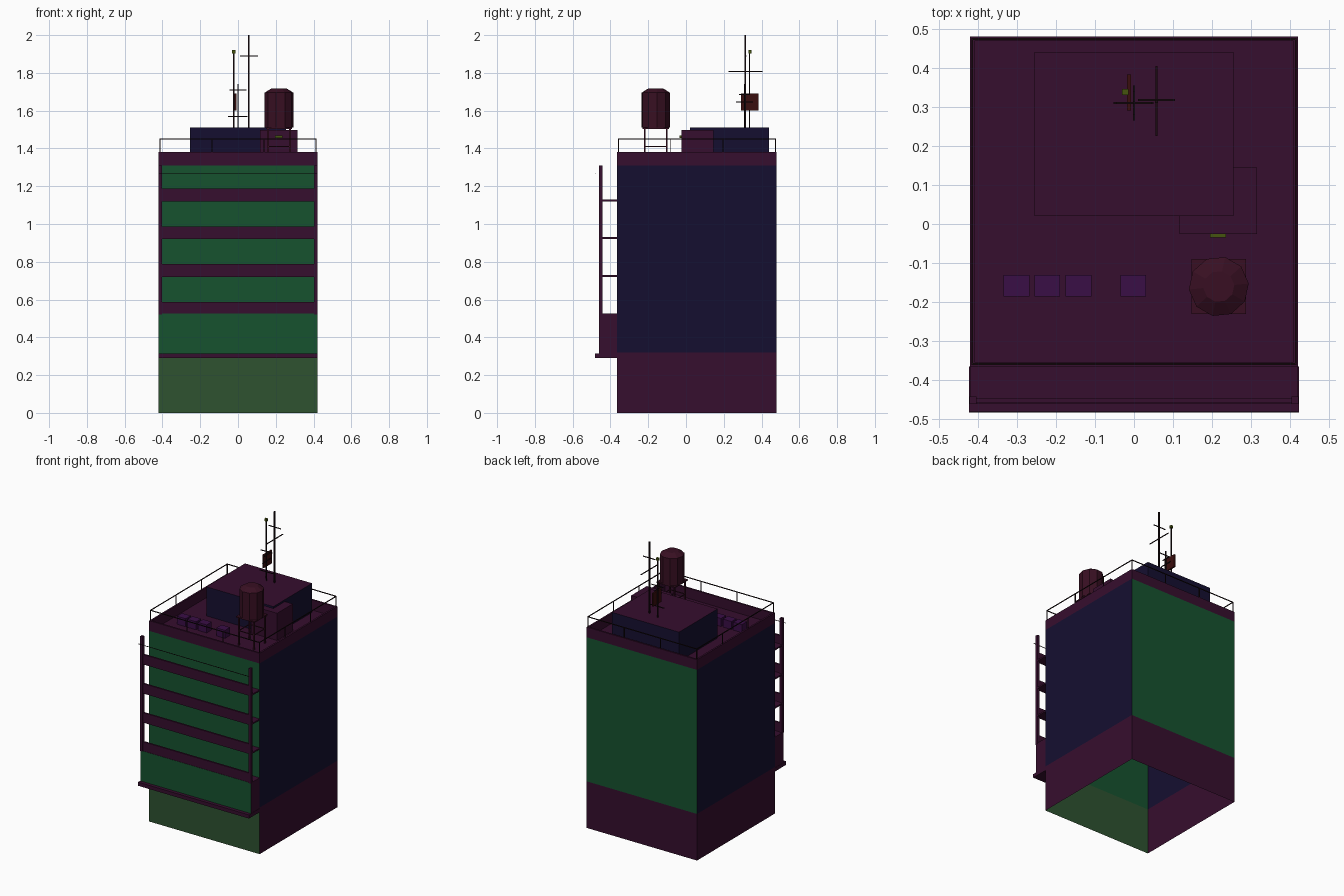
import bpy, bmesh
from math import cos, sin, pi

if "Cube" in bpy.data.objects:
    bpy.data.objects.remove(bpy.data.objects["Cube"])


def mat(name, rgb):
    m = bpy.data.materials.new(name)
    m.diffuse_color = [((c / 255 + 0.055) / 1.055) ** 2.4 if c > 10 else c / 255 / 12.92 for c in rgb] + [1]
    m.use_nodes = True
    m.node_tree.nodes["Principled BSDF"].inputs["Base Color"].default_value = m.diffuse_color
    return m


PLUM = mat("plum_trim", (54, 14, 46))
GREEN = mat("green_glazing", (22, 82, 47))
NAVY = mat("navy_wall", (21, 15, 48))
SHOP = mat("shopfront", (46, 82, 48))
DARK = mat("dark_metal", (26, 12, 16))
RUST = mat("rust_panel", (58, 14, 14))
TANK = mat("tank_wood", (56, 15, 34))
VIOLET = mat("violet_unit", (58, 14, 70))
LAMP = mat("lamp", (70, 85, 15))


def finish(name, bm, mats):
    me = bpy.data.meshes.new(name)
    bm.normal_update()
    bm.to_mesh(me)
    bm.free()
    for m in mats:
        me.materials.append(m)
    ob = bpy.data.objects.new(name, me)
    bpy.context.collection.objects.link(ob)
    return ob


def walls(name, x, y, z, mats, cap=None):
    """Four walls, materials in order front, right, back, left; optional roof."""
    bm = bmesh.new()
    ring = [(x[0], y[0]), (x[1], y[0]), (x[1], y[1]), (x[0], y[1])]
    lo, hi = [[bm.verts.new((*p, h)) for p in ring] for h in z]
    for i in range(4):
        j = (i + 1) % 4
        bm.faces.new((lo[i], lo[j], hi[j], hi[i])).material_index = i
    if cap:
        bm.faces.new(hi).material_index = 4
    return finish(name, bm, mats + ([cap] if cap else []))


def boxes(name, spans, m):
    """Several boxes, each (x0, x1, y0, y1, z0, z1), joined as one part."""
    bm = bmesh.new()
    for x0, x1, y0, y1, z0, z1 in spans:
        for v in bmesh.ops.create_cube(bm, size=1)["verts"]:
            v.co = ((x0 + x1) / 2 + v.co.x * (x1 - x0),
                    (y0 + y1) / 2 + v.co.y * (y1 - y0),
                    (z0 + z1) / 2 + v.co.z * (z1 - z0))
    return finish(name, bm, [m])


def bar(a, b, t=0.005):
    """Span of a thin axis-aligned bar between two points."""
    out = []
    for p, q in zip(a, b):
        lo, hi = min(p, q), max(p, q)
        out += [lo, hi] if hi - lo > t else [lo - t / 2, lo + t / 2]
    return out


# Building shell, open underneath
X, Y = (-0.42, 0.42), (-0.365, 0.48)
walls("ground_floor_walls", X, Y, (0, 0.32), [SHOP, PLUM, PLUM, PLUM])
walls("upper_walls", X, Y, (0.32, 1.31), [GREEN, NAVY, GREEN, NAVY], PLUM)

# Parapet around the sunken roof
t = 0.012
boxes("parapet", [(X[0], X[1], Y[0], Y[0] + t, 1.31, 1.38),
                  (X[0], X[1], Y[1] - t, Y[1], 1.31, 1.38),
                  (X[0], X[0] + t, Y[0] + t, Y[1] - t, 1.31, 1.38),
                  (X[1] - t, X[1], Y[0] + t, Y[1] - t, 1.31, 1.38)], PLUM)

# Front canopy, bay and balconies
boxes("canopy", [(-0.422, 0.422, -0.483, -0.365, 0.29, 0.315)], PLUM)
walls("front_bay", X, (-0.46, -0.365), (0.315, 0.525), [GREEN, PLUM, PLUM, PLUM], PLUM)
boxes("balcony_posts", [(s * 0.412 - 0.009, s * 0.412 + 0.009, -0.461, -0.442, 0.52, 1.31)
                        for s in (-1, 1)], PLUM)
floors = [0.52, 0.72, 0.92, 1.12]
boxes("balcony_fronts", [(-0.41, 0.41, -0.458, -0.446, z, z + 0.068) for z in floors], PLUM)
boxes("balcony_floors", [(-0.42, 0.42, -0.446, -0.365, z, z + 0.01) for z in floors[1:]], PLUM)
boxes("front_wire", [bar((-0.42, -0.481, 1.265), (0.42, -0.481, 1.265), 0.003)], DARK)

# Roof railing
rx, ry0, ry1, top = 0.414, -0.358, 0.474, 1.45
rails = [bar((-rx, y, top), (rx, y, top)) for y in (ry0, ry1)]
rails += [bar((x, ry0, top), (x, ry1, top)) for x in (-rx, rx)]
for i in range(4):
    f = i / 3
    rails += [bar((-rx + 2 * rx * f, y, 1.37), (-rx + 2 * rx * f, y, top)) for y in (ry0, ry1)]
    if i in (1, 2):
        yy = ry0 + (ry1 - ry0) * f
        rails += [bar((x, yy, 1.37), (x, yy, top)) for x in (-rx, rx)]
boxes("roof_railing", rails, DARK)

# Rooftop houses and air units
walls("penthouse", (-0.255, 0.255), (0.02, 0.44), (1.31, 1.51), [NAVY] * 4, PLUM)
boxes("stair_house", [(0.117, 0.315, -0.025, 0.145, 1.31, 1.497)], PLUM)
boxes("door_lamp", [(0.195, 0.235, -0.035, -0.025, 1.455, 1.468)], LAMP)
boxes("air_units", [(x, x + 0.066, -0.185, -0.13, 1.31, 1.365)
                    for x in (-0.334, -0.255, -0.175, -0.035)], VIOLET)

# Water tank on its stand
cx, cy = 0.217, -0.16
bm = bmesh.new()
n = 10
rings = [[bm.verts.new((cx + r * cos(2 * pi * i / n + 0.1), cy + r * sin(2 * pi * i / n + 0.1), z))
          for i in range(n)] for r, z in ((0.077, 1.51), (0.077, 1.695), (0.04, 1.718))]
for a, b in zip(rings, rings[1:]):
    for i in range(n):
        j = (i + 1) % n
        bm.faces.new((a[i], a[j], b[j], b[i]))
bm.faces.new(rings[0][::-1])
bm.faces.new(rings[-1])
finish("water_tank", bm, [TANK])
d = 0.058
stand = [(cx - 0.07, cx + 0.07, cy - 0.07, cy + 0.07, 1.502, 1.51)]
stand += [bar((cx + a * d, cy + b * d, 1.31), (cx + a * d, cy + b * d, 1.505), 0.009)
          for a in (-1, 1) for b in (-1, 1)]
for s in (-1, 1):
    stand += [bar((cx - d, cy + s * d, 1.41), (cx + d, cy + s * d, 1.41)),
              bar((cx + s * d, cy - d, 1.41), (cx + s * d, cy + d, 1.41))]
boxes("tank_stand", stand, TANK)

# Aerials on the penthouse
boxes("tall_aerial", [bar((0.058, 0.314, 1.51), (0.058, 0.314, 2.0), 0.008),
                      bar((0.01, 0.317, 1.89), (0.105, 0.317, 1.89)),
                      bar((0.058, 0.225, 1.808), (0.058, 0.405, 1.808))], DARK)
boxes("lamp_mast", [bar((-0.022, 0.336, 1.51), (-0.022, 0.336, 1.905), 0.007)], DARK)
boxes("mast_lamp", [(-0.031, -0.014, 0.33, 0.346, 1.903, 1.92)], LAMP)
boxes("mast_panel", [(-0.018, -0.008, 0.29, 0.383, 1.6, 1.69)], RUST)
boxes("short_aerial", [bar((0.0, 0.31, 1.51), (0.0, 0.31, 1.74), 0.006),
                       bar((-0.045, 0.31, 1.71), (0.045, 0.31, 1.71)),
                       bar((-0.052, 0.31, 1.57), (0.05, 0.31, 1.57)),
                       bar((0.0, 0.28, 1.685), (0.0, 0.34, 1.685)),
                       bar((0.0, 0.265, 1.645), (0.0, 0.355, 1.645))], DARK)
